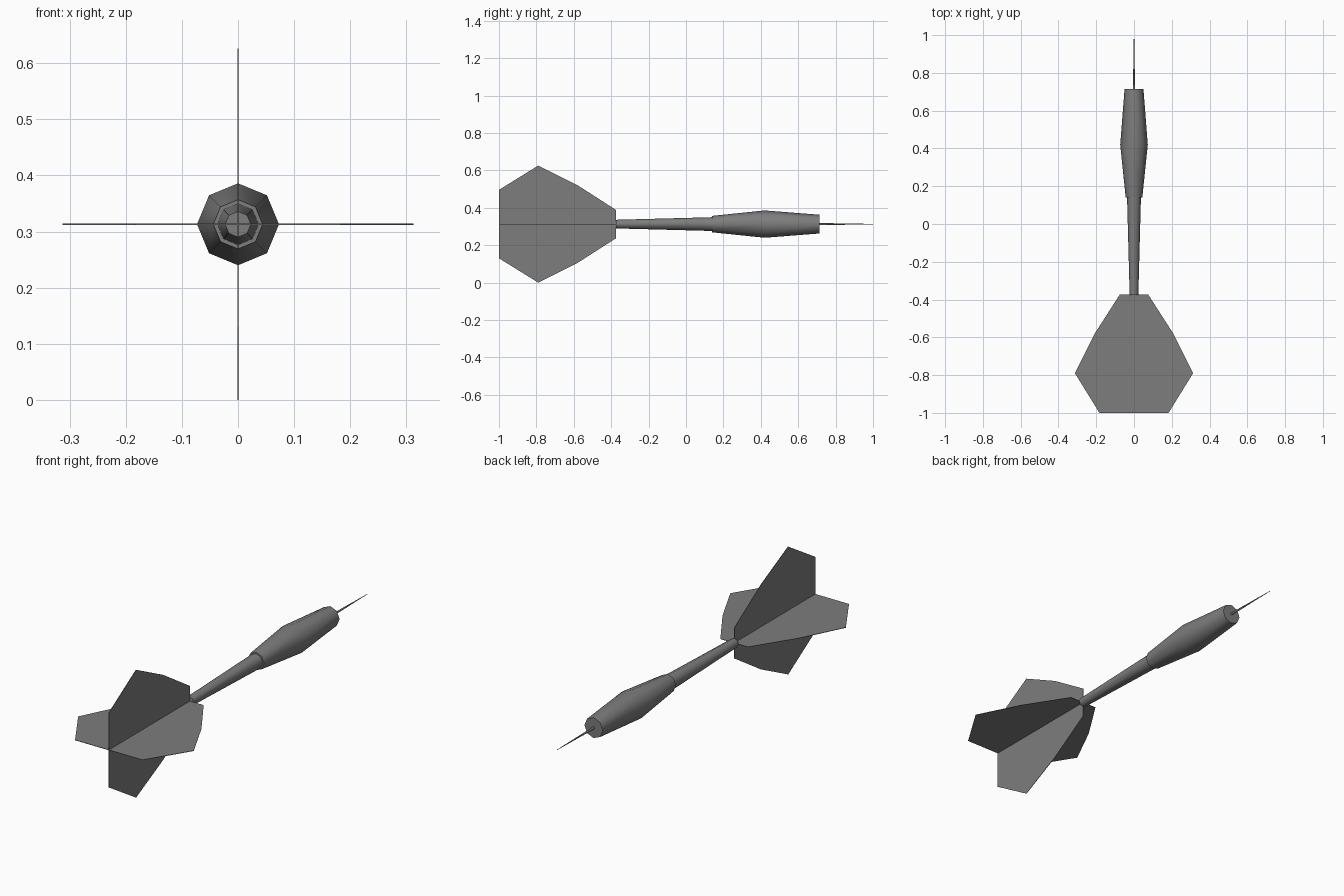
import bpy, math
from math import cos, sin, pi

if "Cube" in bpy.data.objects:
    bpy.data.objects.remove(bpy.data.objects["Cube"])

AXIS_Z = 0.313

dark = bpy.data.materials.new("dark_grey")
dark.diffuse_color = (0.205, 0.205, 0.205, 1.0)
dark.use_nodes = True
dark.node_tree.nodes["Principled BSDF"].inputs["Base Color"].default_value = dark.diffuse_color


def make_object(name, verts, faces):
    mesh = bpy.data.meshes.new(name)
    mesh.from_pydata(verts, [], faces)
    mesh.update()
    mesh.materials.append(dark)
    obj = bpy.data.objects.new(name, mesh)
    bpy.context.collection.objects.link(obj)
    return obj


def lathe(name, profile, sides=8):
    """Revolve (y, radius) stations around the dart axis, capped at both ends."""
    verts, faces = [], []
    for y, r in profile:
        for i in range(sides):
            a = 2 * pi * i / sides
            verts.append((r * cos(a), y, AXIS_Z + r * sin(a)))
    for k in range(len(profile) - 1):
        for i in range(sides):
            j = (i + 1) % sides
            a, b = k * sides, (k + 1) * sides
            faces.append((a + i, b + i, b + j, a + j))
    last = (len(profile) - 1) * sides
    faces.append(tuple(range(sides)))
    faces.append(tuple(last + i for i in reversed(range(sides))))
    obj = make_object(name, verts, faces)
    bpy.ops.object.select_all(action='DESELECT')
    obj.select_set(True)
    bpy.context.view_layer.objects.active = obj
    bpy.ops.object.shade_smooth_by_angle(angle=math.radians(50))
    return obj


# Grip barrel, tapered shaft and needle point
lathe("barrel", [(0.14, 0.044), (0.42, 0.073), (0.715, 0.05)])
lathe("shaft", [(-0.375, 0.023), (0.15, 0.037)])
lathe("needle_point", [(0.70, 0.006), (1.0, 0.001)])

# Four thin flight fins sharing the dart axis
FIN = [(-0.373, 0.0), (-0.373, 0.075), (-0.58, 0.208), (-0.79, 0.313),
       (-1.0, 0.183), (-1.0, 0.0)]
for n, side in enumerate(("right", "top", "left", "bottom")):
    a = n * pi / 2
    verts = [(r * cos(a), y, AXIS_Z + r * sin(a)) for y, r in FIN]
    fin = make_object("flight_fin_" + side, verts, [tuple(range(len(FIN)))])
    solid = fin.modifiers.new("thickness", 'SOLIDIFY')
    solid.thickness = 0.002
    solid.offset = 0
